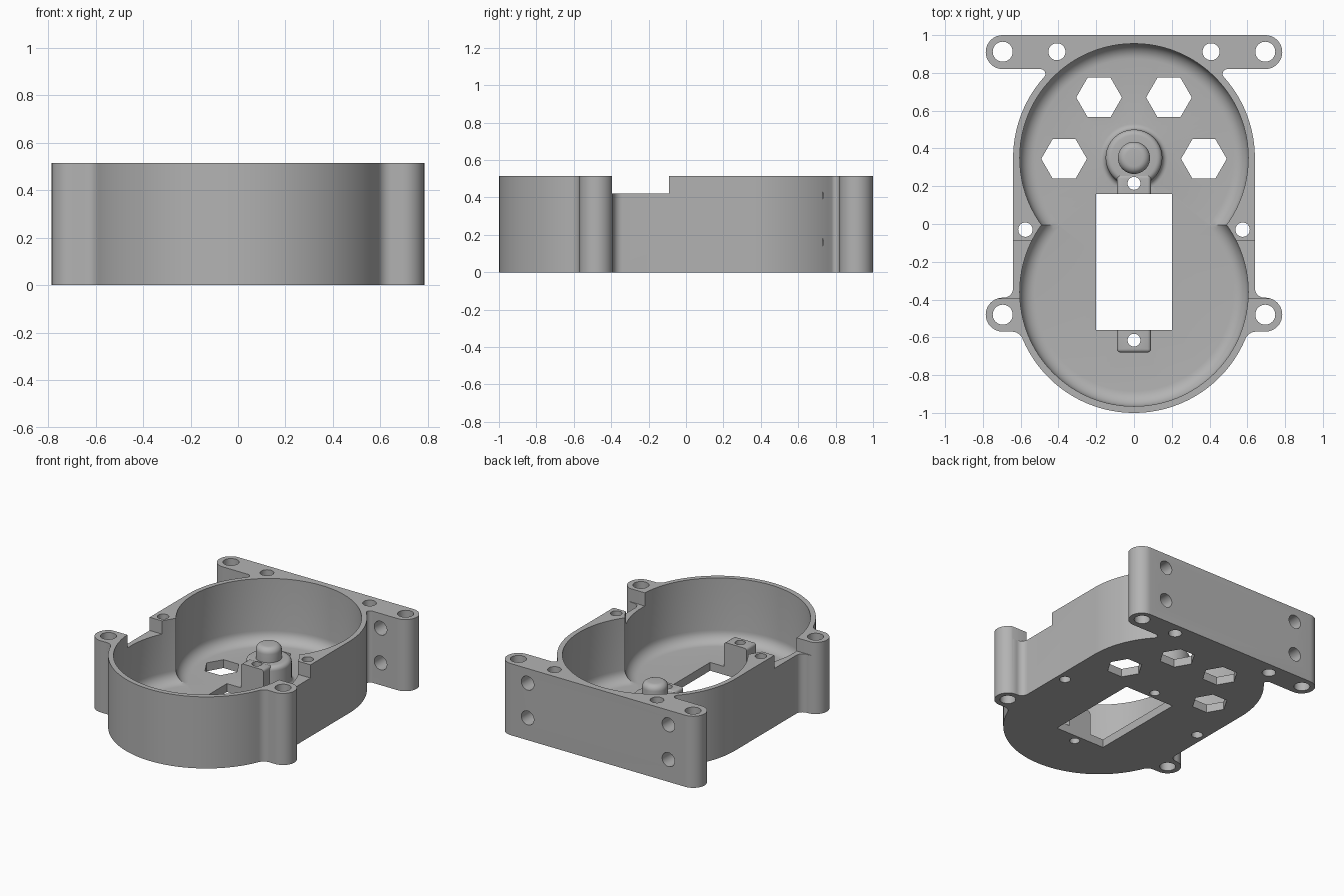
import bpy, bmesh, math
from mathutils import Matrix, Vector

cube = bpy.data.objects.get("Cube")
if cube:
    bpy.data.objects.remove(cube, do_unlink=True)

H = 0.515        # rim height
FLOOR = 0.06     # floor thickness
R = 0.64         # outer wall radius
FRONT, BACK = -0.36, 0.35   # centres of the two round bays

grey = bpy.data.materials.new("grey plastic")
grey.use_nodes = True
colour = (0.45, 0.45, 0.45, 1)
grey.diffuse_color = colour
grey.node_tree.nodes["Principled BSDF"].inputs["Base Color"].default_value = colour


def arc(cx, cy, r, a0, a1, n=12):
    return [(cx + r * math.cos(math.radians(a0 + (a1 - a0) * i / n)),
             cy + r * math.sin(math.radians(a0 + (a1 - a0) * i / n))) for i in range(n + 1)]


def finish(bm, name):
    bmesh.ops.recalc_face_normals(bm, faces=bm.faces)
    mesh = bpy.data.meshes.new(name)
    bm.to_mesh(mesh)
    bm.free()
    mesh.materials.append(grey)
    ob = bpy.data.objects.new(name, mesh)
    bpy.context.collection.objects.link(ob)
    return ob


def prism(name, outline, z0, z1):
    bm = bmesh.new()
    face = bm.faces.new([bm.verts.new((x, y, z0)) for x, y in outline])
    top = bmesh.ops.extrude_face_region(bm, geom=[face])["geom"]
    bmesh.ops.translate(bm, vec=(0, 0, z1 - z0),
                        verts=[v for v in top if isinstance(v, bmesh.types.BMVert)])
    return finish(bm, name)


def lathe(name, profile, y, steps=96):
    """Revolve (radius, z) points about a vertical axis at (0, y)."""
    bm = bmesh.new()
    verts = [bm.verts.new((r, y, z)) for r, z in profile]
    edges = [bm.edges.new(pair) for pair in zip(verts, verts[1:])]
    bmesh.ops.spin(bm, geom=verts + edges, cent=(0, y, 0), axis=(0, 0, 1),
                   angle=math.tau, steps=steps, use_merge=True)
    bmesh.ops.remove_doubles(bm, verts=bm.verts, dist=1e-5)
    return finish(bm, name)


def box(name, x0, x1, y0, y1, z0, z1):
    return prism(name, [(x0, y0), (x1, y0), (x1, y1), (x0, y1)], z0, z1)


def rod(name, x, y, r, sides=32):
    return prism(name, arc(x, y, r, 0, 360, sides)[:-1], -0.1, H + 0.1)


def combine(target, other, operation):
    mod = target.modifiers.new("cut", "BOOLEAN")
    mod.operation, mod.solver, mod.object = operation, "EXACT", other
    bpy.context.view_layer.objects.active = target
    bpy.ops.object.modifier_apply(modifier=mod.name)
    bpy.data.objects.remove(other, do_unlink=True)


def fillet(cy, bay, r):
    """Centre x and contact angle of a fillet touching a bay's outer wall."""
    dy = cy - bay
    cx = math.sqrt((R + r) ** 2 - dy ** 2)
    return cx, math.degrees(math.atan2(dy, cx))


# Outer shell: right half of the outline, then mirrored
LUG_X, LUG_Y, BAR_Y, LUG_R = 0.695, -0.48, 0.91, 0.09
f1, f2, f3 = 0.06, 0.05, 0.025
y1, y3 = LUG_Y - LUG_R - f1, BAR_Y - LUG_R - f3
x1, a1 = fillet(y1, FRONT, f1)
x3, a3 = fillet(y3, BACK, f3)
half = arc(0, FRONT, R, -90, a1, 32)
half += arc(x1, y1, f1, 180 + a1, 90, 8)[1:]
half += arc(LUG_X, LUG_Y, LUG_R, -90, 90, 20)
half += arc(R + f2, LUG_Y + LUG_R + f2, f2, 270, 180, 8)
half += arc(0, BACK, R, 0, a3, 20)
half += arc(x3, y3, f3, 180 + a3, 90, 8)[1:]
half += arc(LUG_X, BAR_Y, LUG_R, -90, 90, 20)
outline = half + [(-x, y) for x, y in reversed(half[1:])]
shell = prism("gearbox_housing", outline, 0, H)

# Round bays with a rounded floor edge
for bay in (FRONT, BACK):
    rim = arc(0.605 - 0.08, FLOOR + 0.08, 0.08, -90, 0, 8)
    combine(shell, lathe("bay", [(0, FLOOR)] + rim + [(0.605, H + 0.1), (0, H + 0.1)], bay),
            "DIFFERENCE")

# Axle post with flared foot and rounded knob
post = [(0, 0.03), (0.18, 0.03)]
post += arc(0.18, FLOOR + 0.03, 0.03, 270, 180, 5)
post += arc(0.12, 0.2, 0.03, 0, 90, 5)
post += [(0.085, 0.23)] + arc(0.045, 0.29, 0.04, 0, 90, 6) + [(0, 0.33)]
combine(shell, lathe("axle_post", post, BACK, 64), "UNION")

# Screw tabs at both ends of the window
for y0, y1 in ((0.1, 0.26), (-0.68, -0.5)):
    tab = box("screw_tab", -0.09, 0.09, y0, y1, 0.02, 0.235)
    bevel = tab.modifiers.new("round", "BEVEL")
    bevel.width, bevel.segments = 0.018, 4
    bpy.context.view_layer.objects.active = tab
    bpy.ops.object.modifier_apply(modifier=bevel.name)
    combine(shell, tab, "UNION")

# Window, side notch
combine(shell, box("window", -0.2, 0.2, -0.56, 0.16, -0.1, H), "DIFFERENCE")
combine(shell, box("notch", -1, 1, -0.395, -0.09, 0.42, H + 0.1), "DIFFERENCE")

# Screw holes and hexagonal openings
for y in (0.215, -0.615):
    combine(shell, rod("tab_hole", 0, y, 0.034), "DIFFERENCE")
holes = [(LUG_X, 0.912, 0.053, 32), (LUG_X, LUG_Y, 0.053, 32), (0.408, 0.912, 0.045, 32),
         (0.575, -0.03, 0.038, 32), (0.185, 0.67, 0.121, 6), (0.37, 0.345, 0.121, 6)]
for side in (-1, 1):
    for x, y, r, sides in holes:
        combine(shell, rod("hole", side * x, y, r, sides), "DIFFERENCE")
    # Cross holes through the back bar
    for z in (0.16, 0.41):
        cross = rod("cross_hole", 0, 0, 0.05)
        cross.data.transform(Matrix.Translation((side * 0.56, 1.1, z))
                             @ Matrix.Rotation(math.pi / 2, 4, "X")
                             @ Matrix.Diagonal((1, 1, 0.6, 1)))
        combine(shell, cross, "DIFFERENCE")

# Smooth the curved walls, keep the rims sharp
bpy.ops.object.select_all(action="DESELECT")
shell.select_set(True)
bpy.context.view_layer.objects.active = shell
bpy.ops.object.shade_smooth_by_angle(angle=math.radians(30))
